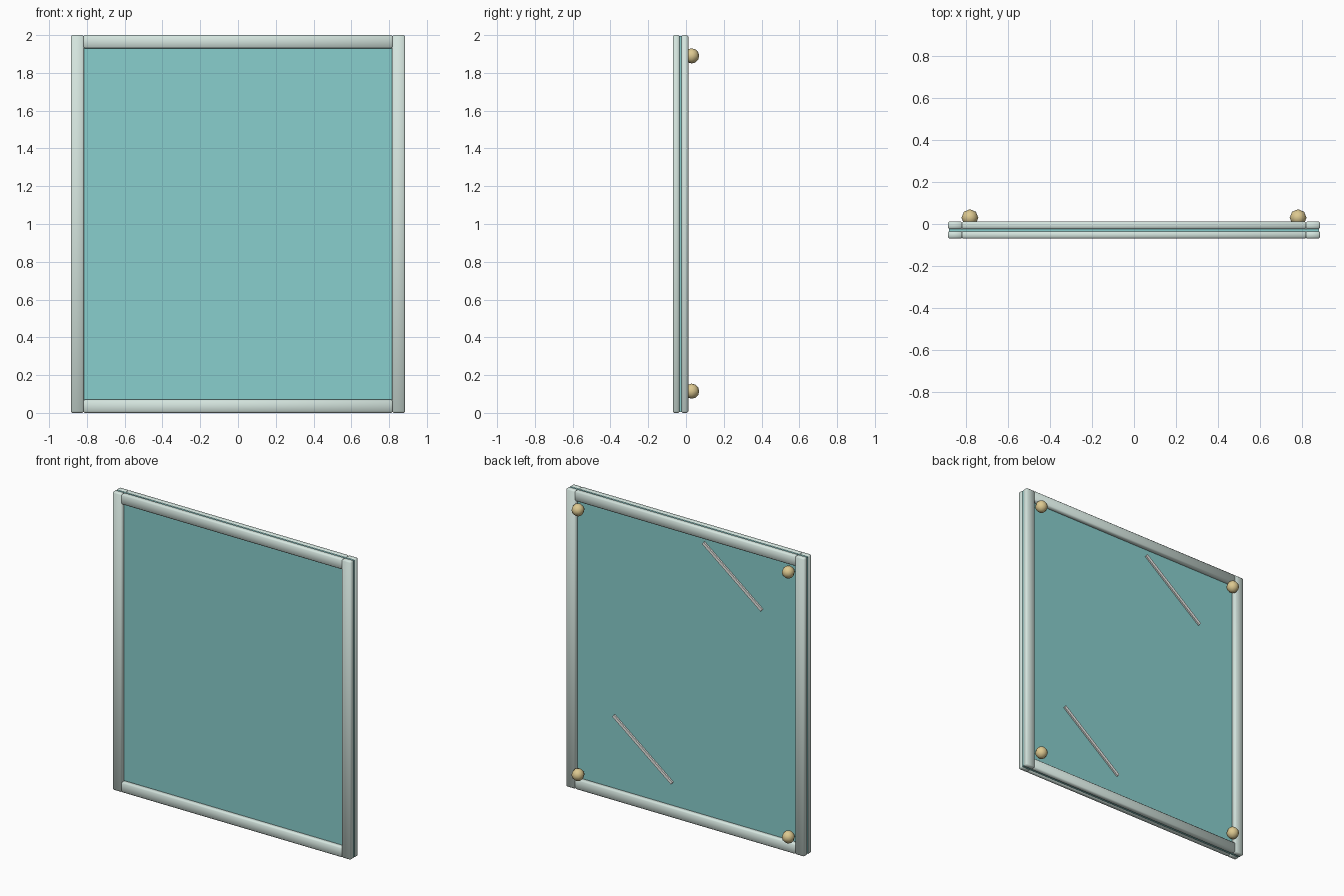
import bpy, math

if "Cube" in bpy.data.objects:
    bpy.data.objects.remove(bpy.data.objects["Cube"])


def material(name, color):
    m = bpy.data.materials.new(name)
    m.diffuse_color = color
    m.use_nodes = True
    m.node_tree.nodes["Principled BSDF"].inputs["Base Color"].default_value = m.diffuse_color
    return m


FRAME = material("pale_metal", (0.66, 0.78, 0.73, 1))
GLASS = material("teal_glass", (0.25, 0.62, 0.61, 1))
BRASS = material("brass", (0.72, 0.58, 0.28, 1))
GLINT = material("glint", (0.85, 0.85, 0.82, 1))

W, H, B = 0.885, 2.0, 0.07          # half width, height, bar width
Y0, Y1, YP = -0.07, 0.012, -0.029   # frame front, frame back, pane plane


def box(name, center, size, mat, bevel=0.0, tilt=0.0):
    bpy.ops.mesh.primitive_cube_add(size=1, location=center)
    o = bpy.context.object
    o.name = name
    o.scale = size
    bpy.ops.object.transform_apply(location=False, rotation=False, scale=True)
    o.rotation_euler.y = tilt
    o.data.materials.append(mat)
    if bevel:
        mod = o.modifiers.new("soft_edges", 'BEVEL')
        mod.width = bevel
        mod.segments = 1
        bpy.ops.object.shade_smooth()
    return o


# Front and back half frames clamping the pane
for side, a, b in (("front", Y0, YP - 0.004), ("back", YP + 0.004, Y1)):
    y, d = (a + b) / 2, b - a
    for label, s in (("left", -1), ("right", 1)):
        box(f"{side}_{label}_stile", (s * (W - B / 2), y, H / 2), (B, d, H), FRAME, 0.008)
    for label, z in (("bottom", B / 2), ("top", H - B / 2)):
        box(f"{side}_{label}_rail", (0, y, z), (2 * (W - B) + 0.01, d, B), FRAME, 0.008)

# Glass pane
box("glass_pane", (0, YP, H / 2), (2 * W - 0.01, 0.012, H - 0.01), GLASS)

# Diagonal glint strips on the back of the glass
for label, x, z in (("upper", -0.333, 1.723), ("lower", 0.332, 0.386)):
    box(f"{label}_glint", (x, YP + 0.01, z), (0.55, 0.014, 0.02), GLINT,
        tilt=-math.atan2(0.334, 0.43))

# Brass mounting knobs at the back corners
for x in (-0.78, 0.78):
    for z in (0.115, 1.89):
        bpy.ops.mesh.primitive_uv_sphere_add(segments=8, ring_count=6, radius=0.04,
                                             location=(x, 0.03, z))
        o = bpy.context.object
        o.name = "mounting_knob"
        o.data.materials.append(BRASS)
        bpy.ops.object.shade_smooth()
